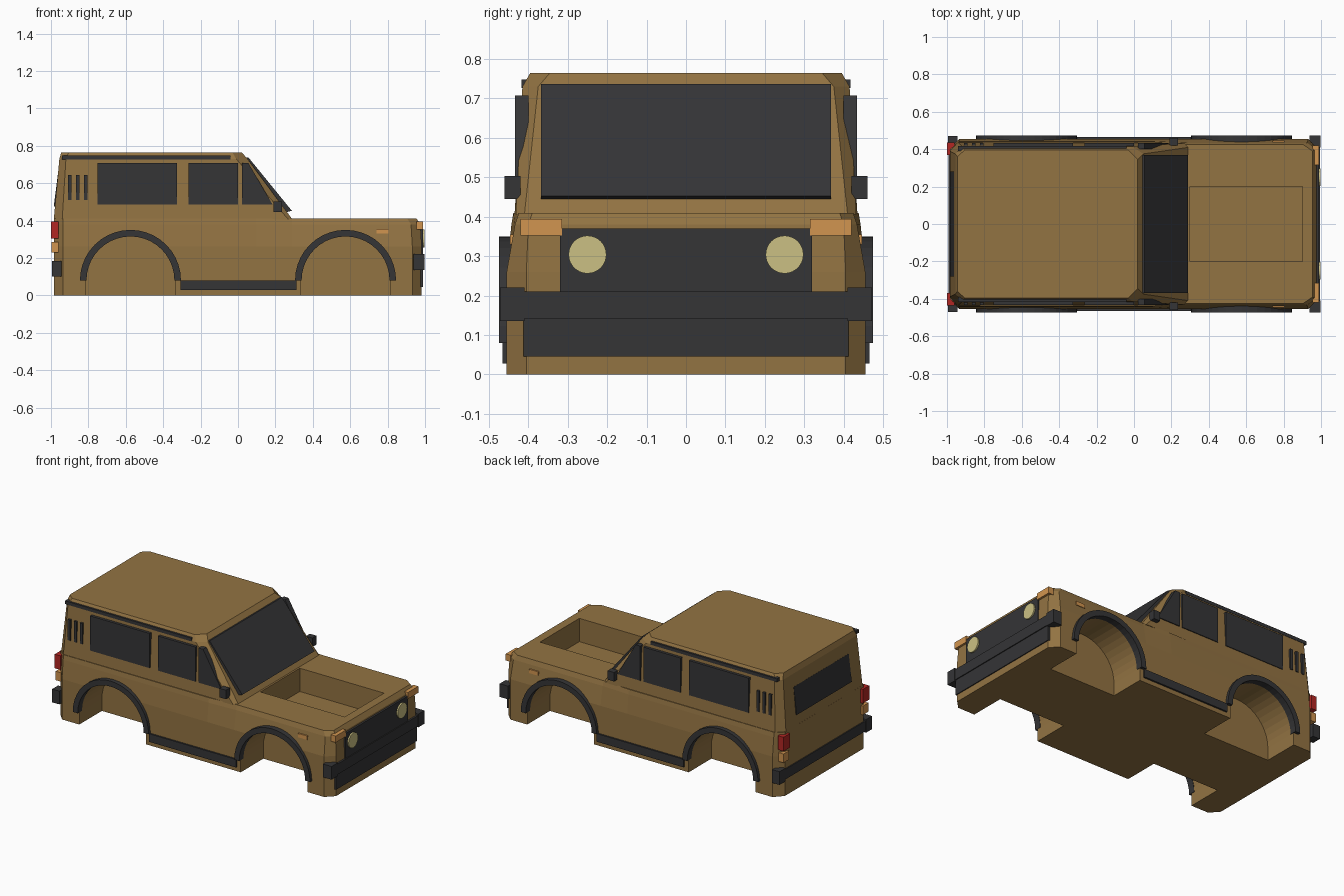
import bpy, bmesh, math

if "Cube" in bpy.data.objects:
    bpy.data.objects.remove(bpy.data.objects["Cube"])


def mat(name, rgb):
    m = bpy.data.materials.new(name)
    m.diffuse_color = (*rgb, 1)
    m.use_nodes = True
    m.node_tree.nodes["Principled BSDF"].inputs["Base Color"].default_value = m.diffuse_color
    return m


BROWN = mat("brown_paint", (0.29, 0.172, 0.055))
DARK = mat("dark_trim", (0.035, 0.035, 0.037))
ORANGE = mat("orange_lens", (0.64, 0.30, 0.08))
CREAM = mat("cream_lamp", (0.60, 0.53, 0.23))
RED = mat("red_lens", (0.45, 0.02, 0.017))


def finish(name, bm, material):
    bmesh.ops.recalc_face_normals(bm, faces=bm.faces[:])
    me = bpy.data.meshes.new(name)
    bm.to_mesh(me)
    bm.free()
    me.materials.append(material)
    ob = bpy.data.objects.new(name, me)
    bpy.context.collection.objects.link(ob)
    return ob


def loft(name, rings, material):
    """Closed solid through rings of equal point count."""
    bm = bmesh.new()
    vs = [[bm.verts.new(p) for p in r] for r in rings]
    n = len(vs[0])
    for a, b in zip(vs, vs[1:]):
        for i in range(n):
            j = (i + 1) % n
            bm.faces.new((a[i], a[j], b[j], b[i]))
    bm.faces.new(vs[0][::-1])
    bm.faces.new(vs[-1])
    return finish(name, bm, material)


def prism(name, pts, y0, y1, material):
    """Side profile in x,z extruded along y."""
    return loft(name, [[(x, y, z) for x, z in pts] for y in (y0, y1)], material)


def box(name, x0, x1, y0, y1, z0, z1, material):
    return prism(name, [(x0, z0), (x1, z0), (x1, z1), (x0, z1)], y0, y1, material)


def pair(fn, name, *args):
    """Left and right copy; args hold the y range for the +y side."""
    if fn is box:
        x0, x1, y0, y1, *rest = args
        for s, tag in ((1, "left"), (-1, "right")):
            box(f"{name}_{tag}", x0, x1, s * y0, s * y1, *rest)
    else:
        pts, y0, y1, m = args
        for s, tag in ((1, "left"), (-1, "right")):
            prism(f"{name}_{tag}", pts, s * y0, s * y1, m)


def sym_ring(half, z):
    """Plan outline mirrored over y."""
    return [(x, y, z) for x, y in half] + [(x, -y, z) for x, y in half[::-1]]


def arc(cx, r, n=20):
    return [(cx + r * math.cos(math.pi * i / n), 0.08 + r * math.sin(math.pi * i / n))
            for i in range(n + 1)]


def cut(target, cutter):
    cutter.hide_render = True
    mod = target.modifiers.new("cut", 'BOOLEAN')
    mod.operation, mod.solver, mod.object = 'DIFFERENCE', 'EXACT', cutter
    bpy.context.view_layer.objects.active = target
    bpy.ops.object.modifier_apply(modifier=mod.name)
    bpy.data.objects.remove(cutter)


# Lower body: chamfered plan, shoulders leaning in above the crease
def body_ring(z, front, y_cab, y_hood, y_ch):
    return sym_ring([(-0.985, 0.40), (-0.935, y_cab), (0.10, y_cab), (0.29, y_hood),
                     (front - 0.05, y_hood), (front, y_ch)], z)


body = loft("lower_body", [body_ring(0, 0.982, 0.455, 0.455, 0.405),
                           body_ring(0.26, 0.982, 0.455, 0.455, 0.405),
                           body_ring(0.38, 0.975, 0.443, 0.434, 0.40),
                           body_ring(0.41, 0.955, 0.438, 0.424, 0.39)], BROWN)

# Wheel wells and open engine bay
WHEELS = (("rear", -0.575), ("front", 0.575))
for _, cx in WHEELS:
    well = arc(cx, 0.237) + [(cx - 0.237, -0.05), (cx + 0.237, -0.05)]
    for s in (1, -1):
        cut(body, prism("well_cutter", well, s * 0.225, s * 0.6, BROWN))
cut(body, box("bay_cutter", 0.30, 0.90, -0.2, 0.2, 0.26, 0.5, BROWN))

# Cabin with raked windshield frame and bevelled roof
loft("cabin", [
    sym_ring([(-0.985, 0.39), (-0.94, 0.435), (0.27, 0.432), (0.292, 0.41)], 0.405),
    sym_ring([(-0.955, 0.375), (-0.92, 0.415), (-0.01, 0.415), (0.05, 0.375)], 0.73),
    sym_ring([(-0.945, 0.36), (-0.905, 0.395), (-0.03, 0.395), (0.02, 0.345)], 0.765)], BROWN)

# Glass
pair(box, "rear_side_window", -0.75, -0.325, 0.41, 0.434, 0.485, 0.708, DARK)
pair(box, "door_window", -0.265, 0.0, 0.41, 0.434, 0.485, 0.708, DARK)
pair(prism, "quarter_window", [(0.022, 0.485), (0.185, 0.485), (0.055, 0.708), (0.022, 0.708)],
     0.40, 0.434, DARK)
prism("windshield", [(0.04, 0.735), (0.056, 0.737), (0.288, 0.452), (0.26, 0.445)],
      -0.368, 0.368, DARK)
prism("rear_window", [(-0.985, 0.475), (-0.963, 0.65), (-0.94, 0.65), (-0.965, 0.475)],
      -0.28, 0.28, DARK)

# Side vents, gutters, mirrors, sills
for i, x in enumerate((-0.9, -0.857, -0.814)):
    pair(box, f"vent_{i + 1}", x - 0.009, x + 0.009, 0.41, 0.434, 0.51, 0.643, DARK)
pair(box, "roof_gutter", -0.94, -0.04, 0.39, 0.417, 0.727, 0.748, DARK)
pair(box, "mirror", 0.19, 0.236, 0.42, 0.46, 0.445, 0.503, DARK)
pair(box, "sill", -0.308, 0.312, 0.44, 0.466, 0.028, 0.08, DARK)

# Wheel arch trims
for tag, cx in WHEELS:
    pair(prism, f"{tag}_arch_trim", arc(cx, 0.27) + arc(cx, 0.235)[::-1], 0.43, 0.474, DARK)

# Front end
box("grille", 0.95, 0.988, -0.32, 0.32, 0.21, 0.37, DARK)
box("front_bumper", 0.95, 0.994, -0.42, 0.42, 0.142, 0.21, DARK)
box("front_apron", 0.95, 0.988, -0.412, 0.412, 0.045, 0.142, DARK)
pair(box, "front_bumper_end", 0.937, 0.997, 0.41, 0.472, 0.135, 0.22, DARK)
pair(box, "front_indicator", 0.955, 0.99, 0.315, 0.42, 0.352, 0.394, ORANGE)
pair(box, "side_marker", 0.74, 0.805, 0.42, 0.447, 0.33, 0.355, ORANGE)
for s, tag in ((1, "left"), (-1, "right")):
    loft(f"headlight_{tag}", [[(x, s * 0.25 + 0.048 * math.cos(a), 0.304 + 0.048 * math.sin(a))
                               for a in (math.tau * i / 32 for i in range(32))]
                              for x in (0.97, 0.997)], CREAM)

# Rear end
box("rear_bumper", -0.992, -0.95, -0.42, 0.42, 0.11, 0.175, DARK)
pair(box, "rear_bumper_end", -0.995, -0.943, 0.41, 0.47, 0.10, 0.185, DARK)
pair(box, "tail_light", -1.0, -0.96, 0.37, 0.436, 0.305, 0.395, RED)
pair(box, "rear_indicator", -0.997, -0.96, 0.375, 0.432, 0.228, 0.285, ORANGE)
